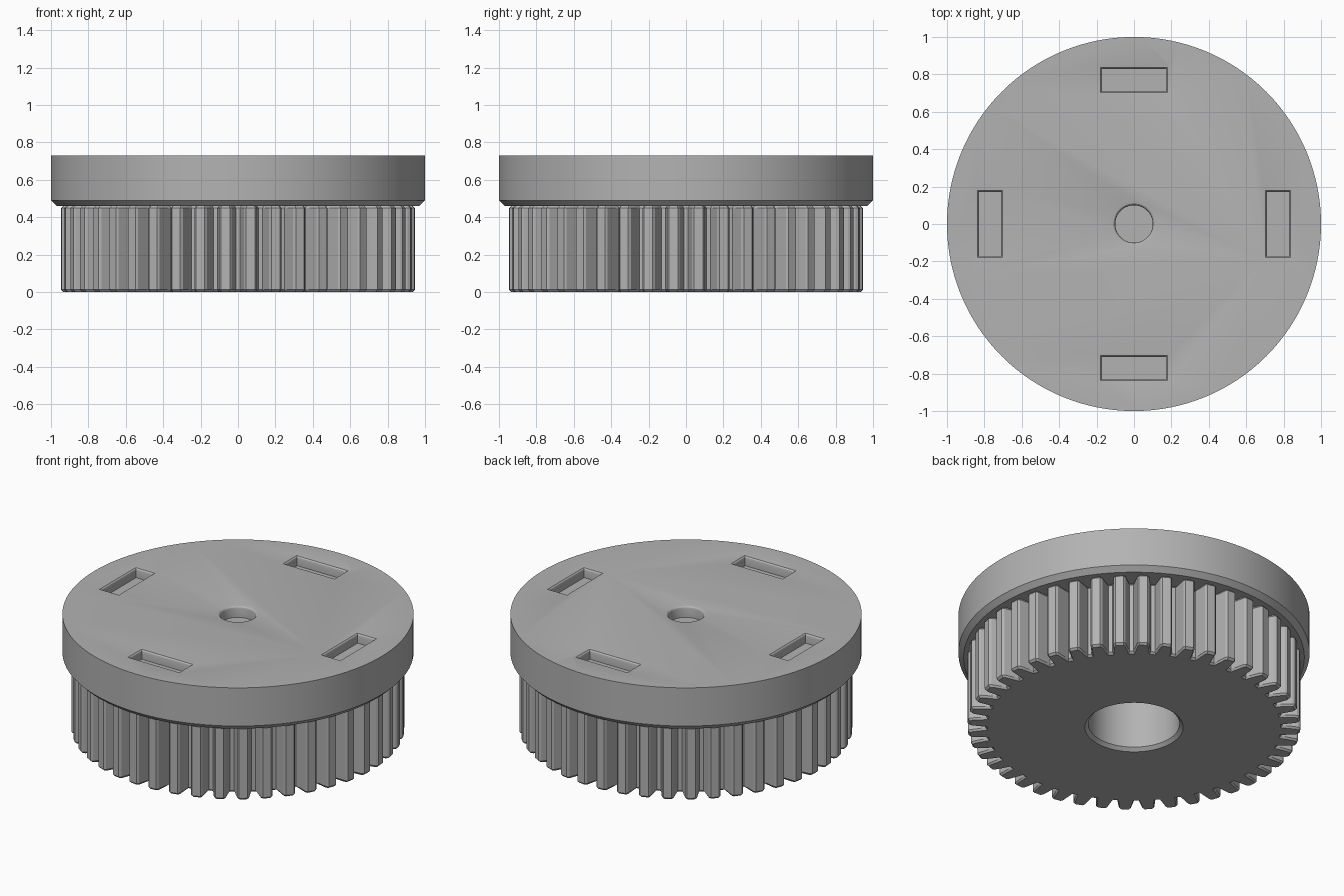
import bpy, bmesh
from math import sin, cos, pi, tau

cube = bpy.data.objects.get("Cube")
if cube:
    bpy.data.objects.remove(cube)

grey = bpy.data.materials.new("plain grey")
grey.use_nodes = True
GREY = (0.45, 0.45, 0.45, 1)
grey.diffuse_color = GREY
grey.node_tree.nodes["Principled BSDF"].inputs["Base Color"].default_value = GREY


def stack(name, rings):
    """Skin a list of equal-length closed outlines and cap both ends."""
    bm = bmesh.new()
    loops = [[bm.verts.new(p) for p in ring] for ring in rings]
    n = len(loops[0])
    for low, high in zip(loops, loops[1:]):
        for i in range(n):
            j = (i + 1) % n
            bm.faces.new((low[i], low[j], high[j], high[i]))
    bm.faces.new(loops[0][::-1])
    bm.faces.new(loops[-1])
    bmesh.ops.recalc_face_normals(bm, faces=bm.faces)
    mesh = bpy.data.meshes.new(name)
    bm.to_mesh(mesh)
    bm.free()
    mesh.materials.append(grey)
    obj = bpy.data.objects.new(name, mesh)
    bpy.context.collection.objects.link(obj)
    return obj


def lathe(name, profile, steps=128):
    return stack(name, [[(r * cos(tau * i / steps), r * sin(tau * i / steps), z)
                         for i in range(steps)] for r, z in profile])


def cut(target, cutters):
    """Subtract the cutters from the target, then discard them."""
    for cutter in cutters:
        cutter.hide_render = True
        mod = target.modifiers.new("cut", "BOOLEAN")
        mod.operation, mod.solver, mod.object = "DIFFERENCE", "EXACT", cutter
        bpy.context.view_layer.objects.active = target
        bpy.ops.object.modifier_apply(modifier=mod.name)
        bpy.data.objects.remove(cutter)


def smooth(obj):
    bpy.ops.object.select_all(action="DESELECT")
    obj.select_set(True)
    bpy.context.view_layer.objects.active = obj
    bpy.ops.object.shade_smooth_by_angle(angle=0.45)


TOP, SEAT = 0.73, 0.46

# Flange disc with a chamfered lower edge
disc = lathe("flange_disc", [(0.97, SEAT), (1, 0.49), (1, TOP)])


# Rounded rim shared by the slots and the centre recess: (outward offset, height)
def rim(depth, r=0.018):
    arc = [(r * (1 - cos(a)), TOP - r + r * sin(a)) for a in (0, pi / 6, pi / 3, pi / 2)]
    return [(0, TOP - depth)] + arc + [(r, TOP + 0.05)]


def slot_cutter(turn):
    rings = []
    for grow, z in rim(0.06):
        w, d = 0.17 + grow, 0.058 + grow
        ring = [(x, 0.77 + y) for x, y in ((-w, -d), (w, -d), (w, d), (-w, d))]
        rings.append([(x * cos(turn) - y * sin(turn), x * sin(turn) + y * cos(turn), z)
                      for x, y in ring])
    return stack("slot_cutter", rings)


cutters = [slot_cutter(k * pi / 2) for k in range(4)]
cutters.append(lathe("recess_cutter", [(0.1 + g, z) for g, z in rim(0.07)], 64))
cutters.append(lathe("bore_cutter", [(0.26, SEAT - 0.1), (0.26, 0.6)], 64))
cut(disc, cutters)
smooth(disc)

# Toothed gear: trapezoid teeth with eased tips and ends
TEETH, ROOT, TIP = 44, 0.845, 0.948
PHASE = 0.5
TOOTH = [(ROOT, -0.049), (TIP - 0.012, -0.034), (TIP, -0.024),
         (TIP, 0.024), (TIP - 0.012, 0.034), (ROOT, 0.049)]


def gear_ring(z, inset):
    ring = []
    for k in range(TEETH):
        a = tau * (k + PHASE) / TEETH
        for r, t in TOOTH:
            r -= inset
            t *= 1 - inset * 12
            ring.append((r * cos(a) - t * sin(a), r * sin(a) + t * cos(a), z))
    return ring


E = 0.012
gear = stack("toothed_gear", [gear_ring(0, E), gear_ring(E, 0),
                              gear_ring(SEAT - E, 0), gear_ring(SEAT, E)])
cut(gear, [lathe("bore_cutter", [(0.29, -0.01), (0.26, 0.02), (0.26, 0.6)], 64)])
smooth(gear)
